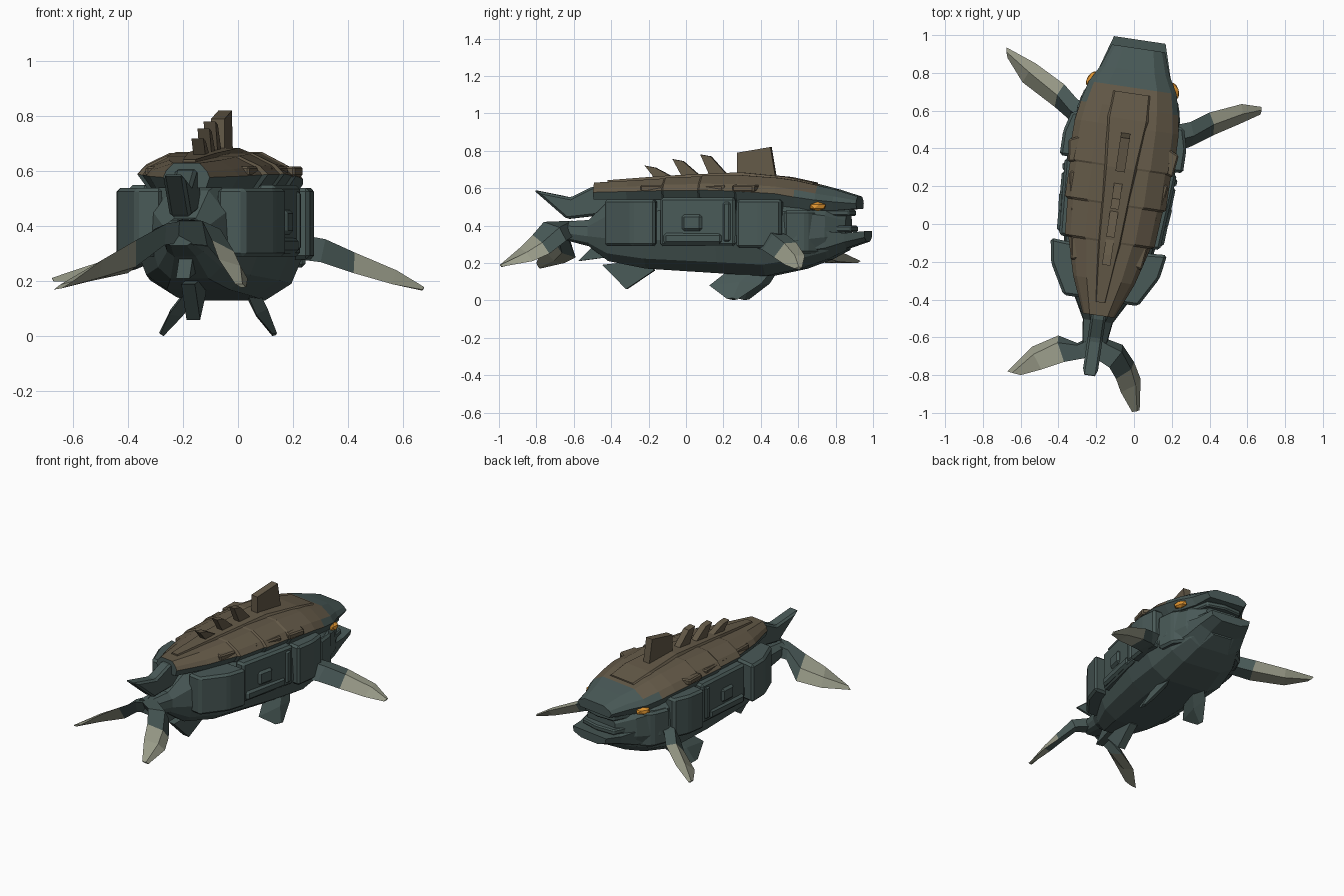
import bpy, bmesh, math
from mathutils import Matrix, Vector

if "Cube" in bpy.data.objects:
    bpy.data.objects.remove(bpy.data.objects["Cube"])


def material(name, rgb):
    m = bpy.data.materials.new(name)
    m.use_nodes = True
    m.diffuse_color = (*rgb, 1)
    bsdf = m.node_tree.nodes["Principled BSDF"]
    bsdf.inputs["Base Color"].default_value = (*rgb, 1)
    bsdf.inputs["Roughness"].default_value = 0.8
    return m


TEAL = material("dark_teal", (0.066, 0.1, 0.095))
BROWN = material("shell_brown", (0.126, 0.1, 0.064))
PALE = material("pale_fin_tip", (0.32, 0.33, 0.25))
ORANGE = material("eye_orange", (0.75, 0.3, 0.03))

# The swimming body is turned slightly away from the y axis
BODY = Matrix.Translation((-0.115, 0, 0)) @ Matrix.Rotation(math.radians(-8.5), 4, "Z")
WORLD = Matrix.Identity(4)


def make(name, verts, faces, mats, rule=None, space=BODY, bevel=0):
    """Flat shaded mesh; rule(centre, normal) picks the material slot."""
    bm = bmesh.new()
    vs = [bm.verts.new(v) for v in verts]
    for f in faces:
        bm.faces.new([vs[i] for i in f])
    bmesh.ops.recalc_face_normals(bm, faces=bm.faces)
    if bevel:
        bmesh.ops.bevel(bm, geom=bm.edges[:], offset=bevel, segments=1, affect="EDGES")
    bm.normal_update()
    if rule:
        for f in bm.faces:
            f.material_index = rule(f.calc_center_median(), f.normal)
    bm.transform(space)
    mesh = bpy.data.meshes.new(name)
    bm.to_mesh(mesh)
    bm.free()
    for m in mats:
        mesh.materials.append(m)
    ob = bpy.data.objects.new(name, mesh)
    bpy.context.collection.objects.link(ob)
    return ob


def skin(rings):
    """Join equal rings of points into a closed tube."""
    n = len(rings[0])
    verts = [p for r in rings for p in r]
    faces = [(i * n + j, i * n + (j + 1) % n, (i + 1) * n + (j + 1) % n, (i + 1) * n + j)
             for i in range(len(rings) - 1) for j in range(n)]
    faces += [tuple(range(n)), tuple(range(len(verts) - n, len(verts)))]
    return verts, faces


def loft(name, half, sections, mats, rule=None):
    """Symmetric hull: half profile scaled by (y, half width, bottom, top)."""
    outline = half + [(-a, b) for a, b in reversed(half)]
    rings = [[(a * w, y, lo + b * (hi - lo)) for a, b in outline]
             for y, w, lo, hi in sections]
    return make(name, *skin(rings), mats, rule)


def prism(name, outline, axis, lo, hi, mat, bevel=0):
    """Extrude an outline along x (points are y, z) or z (points are x, y)."""
    put = (lambda a, b, t: (t, a, b)) if axis == "x" else (lambda a, b, t: (a, b, t))
    rings = [[put(a, b, t) for a, b in outline] for t in (lo, hi)]
    return make(name, *skin(rings), [mat], bevel=bevel)


def blade(name, stations, mats, pale=None, space=WORLD, side=1):
    """Diamond section fin from (leading point, trailing point, thickness)."""
    flip = Vector((side, 1, 1))
    pts = [(Vector(a) * flip, Vector(b) * flip, t) for a, b, t in stations]
    mids = [(a + b) / 2 for a, b, t in pts]
    rings = []
    for i, (a, b, t) in enumerate(pts):
        span = mids[min(i + 1, len(mids) - 1)] - mids[max(i - 1, 0)]
        n = (b - a).cross(span).normalized() * t / 2
        rings.append([a, a.lerp(b, 0.4) + n, b, a.lerp(b, 0.4) - n])
    return make(name, *skin(rings), mats, pale, space)


# Rounded belly hull under the armour, running into the tail stalk
loft("body_hull", [(0.5, 0), (0.83, 0.13), (1, 0.38), (0.95, 0.75), (0.5, 1)],
     [(-0.68, 0.06, 0.33, 0.42), (-0.52, 0.08, 0.29, 0.43), (-0.41, 0.14, 0.21, 0.53),
      (-0.2, 0.23, 0.17, 0.58), (0.2, 0.285, 0.145, 0.6), (0.45, 0.295, 0.13, 0.6),
      (0.64, 0.265, 0.17, 0.57), (0.78, 0.205, 0.22, 0.53), (0.88, 0.12, 0.27, 0.48)], [TEAL])


# Back shell and upper head, brown above and teal at the rim and snout
def shell_colour(c, n):
    return int(n.z > 0.3 and c.y < 0.72 and not (c.y > 0.62 and abs(c.x) > 0.19))


loft("back_shell", [(0.85, 0), (1, 0.42), (0.88, 0.68), (0.56, 1)],
     [(-0.49, 0.085, 0.54, 0.63), (-0.3, 0.165, 0.54, 0.64), (-0.1, 0.22, 0.54, 0.652),
      (-0.09, 0.24, 0.54, 0.656), (0.1, 0.255, 0.535, 0.663), (0.11, 0.27, 0.535, 0.667),
      (0.3, 0.27, 0.525, 0.667), (0.31, 0.283, 0.52, 0.67), (0.52, 0.278, 0.51, 0.655),
      (0.62, 0.262, 0.49, 0.64), (0.73, 0.235, 0.48, 0.615), (0.82, 0.185, 0.48, 0.592),
      (0.94, 0.142, 0.49, 0.555)], [TEAL, BROWN], shell_colour)

# Raised spine strip
loft("spine_strip", [(1, 0), (0.75, 1)],
     [(-0.42, 0.03, 0.6, 0.643), (-0.1, 0.07, 0.63, 0.667), (0.3, 0.1, 0.645, 0.685),
      (0.56, 0.13, 0.63, 0.66), (0.7, 0.12, 0.6, 0.63)], [BROWN])

# Deep lower jaw with a lip, and the ragged mouth plates
loft("lower_jaw", [(0.5, 0), (0.95, 0.4), (1, 1)],
     [(0.6, 0.25, 0.17, 0.38), (0.78, 0.2, 0.22, 0.37), (0.88, 0.17, 0.28, 0.36),
      (0.985, 0.138, 0.315, 0.37)], [TEAL])
for i, (reach, z, w) in enumerate([(0.93, 0.365, 0.13), (0.87, 0.405, 0.1), (0.92, 0.45, 0.12)]):
    prism(f"mouth_plate_{i}", [(-w - 0.05, 0.76), (w + 0.05, 0.76), (w, reach - 0.02), (0, reach),
                               (-w, reach - 0.02)], "z", z, z + 0.035, TEAL, 0.008)

# Armour on both flanks: outlines seen from above
ARMOUR = {
    "front_armour": ([(0.2, 0.32), (0.33, 0.32), (0.33, 0.45), (0.3, 0.56), (0.2, 0.56)], 0.28, 0.54),
    "middle_armour": ([(0.2, -0.1), (0.27, -0.1), (0.3, 0.31), (0.2, 0.31)], 0.29, 0.55),
    "rear_armour": ([(0.16, -0.13), (0.312, -0.12), (0.29, -0.25), (0.2, -0.41), (0.1, -0.41)], 0.29, 0.54),
    "flank_panel": ([(0.25, 0.02), (0.293, 0.02), (0.303, 0.13), (0.25, 0.13)], 0.37, 0.46),
    "flank_ledge": ([(0.25, -0.08), (0.286, -0.08), (0.305, 0.24), (0.25, 0.24)], 0.3, 0.36),
    "flank_post": ([(0.25, 0.24), (0.305, 0.24), (0.308, 0.29), (0.25, 0.29)], 0.31, 0.53),
    "cheek_plate": ([(0.15, 0.57), (0.28, 0.57), (0.25, 0.69), (0.15, 0.78)], 0.25, 0.48),
}
for side, label in ((1, "left"), (-1, "right")):
    for part, (outline, lo, hi) in ARMOUR.items():
        prism(f"{label}_{part}", [(a * side, b) for a, b in outline], "z", lo, hi, TEAL, 0.014)
    # Overlapping scales along the shell rim
    for i in range(4):
        y, w = -0.2 + 0.17 * i, 0.19 + 0.03 * i
        prism(f"{label}_rim_scale_{i}", [(a * side, b) for a, b in
              [(w - 0.07, y), (w, y - 0.02), (w + 0.015, y + 0.1), (w - 0.05, y + 0.13)]],
              "z", 0.58, 0.618, BROWN, 0.008)
    # Angled belly fins
    blade(f"{label}_belly_fin",
          [((0.1, 0.49, 0.17), (0.1, 0.27, 0.18), 0.05), ((0.155, 0.43, 0.09), (0.16, 0.15, 0.08), 0.05),
           ((0.21, 0.31, 0.005), (0.205, 0.25, 0.01), 0.02)], [TEAL], space=BODY, side=side)
    # Eyes tucked under the brow
    bm = bmesh.new()
    bmesh.ops.create_icosphere(bm, subdivisions=1, radius=1)
    bm.transform(BODY @ Matrix.Translation((0.221 * side, 0.745, 0.502))
                 @ Matrix.Rotation(math.radians(25 * side), 4, "Z")
                 @ Matrix.Diagonal((0.026, 0.05, 0.025, 1)))
    mesh = bpy.data.meshes.new(f"{label}_eye")
    bm.to_mesh(mesh)
    bm.free()
    mesh.materials.append(ORANGE)
    bpy.context.collection.objects.link(bpy.data.objects.new(f"{label}_eye", mesh))

# Dorsal spines, one tall and three small
prism("tall_dorsal_spine", [(0.28, 0.65), (0.28, 0.79), (0.46, 0.82), (0.49, 0.64)],
      "x", -0.025, 0.025, BROWN)
for i, (y, h) in enumerate([(0.08, 0.78), (-0.07, 0.755), (-0.22, 0.72)]):
    prism(f"small_dorsal_spine_{i}", [(y, h), (y + 0.055, h - 0.01), (y + 0.16, 0.655), (y + 0.06, 0.645)],
          "x", -0.022, 0.022, BROWN)

# Fins along the tail
prism("tail_crest", [(-0.82, 0.59), (-0.62, 0.55), (-0.5, 0.61), (-0.4, 0.58), (-0.42, 0.46), (-0.64, 0.435)],
      "x", -0.04, 0.04, TEAL, 0.012)
prism("rear_belly_fin", [(-0.45, 0.19), (-0.32, 0.06), (-0.17, 0.16), (-0.2, 0.22)],
      "x", -0.025, 0.025, TEAL)
prism("small_tail_fin", [(-0.58, 0.21), (-0.43, 0.23), (-0.4, 0.3), (-0.5, 0.29)],
      "x", -0.025, 0.025, TEAL)

# Long side fins with pale outer halves
blade("left_side_fin",
      [((0.2, 0.52, 0.36), (0.22, 0.38, 0.28), 0.1), ((0.3, 0.54, 0.35), (0.3, 0.41, 0.27), 0.09),
       ((0.4, 0.59, 0.31), (0.42, 0.47, 0.23), 0.07), ((0.57, 0.635, 0.24), (0.56, 0.53, 0.19), 0.05),
       ((0.675, 0.62, 0.175), (0.67, 0.58, 0.17), 0.015)], [TEAL, PALE],
      lambda c, n: int(c.x > 0.41))
blade("right_side_fin",
      [((-0.22, 0.62, 0.36), (-0.26, 0.5, 0.28), 0.1), ((-0.3, 0.66, 0.34), (-0.34, 0.55, 0.27), 0.09),
       ((-0.37, 0.74, 0.3), (-0.42, 0.62, 0.23), 0.07), ((-0.52, 0.85, 0.25), (-0.59, 0.75, 0.2), 0.05),
       ((-0.675, 0.935, 0.21), (-0.67, 0.88, 0.2), 0.015)], [TEAL, PALE],
      lambda c, n: int(c.x < -0.42))

# Tail flukes sweeping down and back
blade("left_fluke",
      [((-0.22, -0.58, 0.36), (-0.22, -0.7, 0.42), 0.1), ((-0.06, -0.64, 0.32), (-0.13, -0.76, 0.42), 0.08),
       ((0.0, -0.73, 0.25), (-0.095, -0.82, 0.35), 0.06), ((0.035, -0.82, 0.21), (-0.07, -0.89, 0.28), 0.05),
       ((0.03, -0.985, 0.18), (-0.01, -0.995, 0.19), 0.015)], [TEAL, PALE],
      lambda c, n: int(c.y < -0.79))
blade("right_fluke",
      [((-0.2, -0.58, 0.36), (-0.2, -0.7, 0.42), 0.1), ((-0.3, -0.63, 0.33), (-0.26, -0.71, 0.41), 0.08),
       ((-0.4, -0.59, 0.23), (-0.37, -0.73, 0.35), 0.07), ((-0.54, -0.65, 0.2), (-0.49, -0.77, 0.28), 0.05),
       ((-0.67, -0.78, 0.17), (-0.6, -0.8, 0.2), 0.015)], [TEAL, PALE],
      lambda c, n: int(c.x < -0.41))
